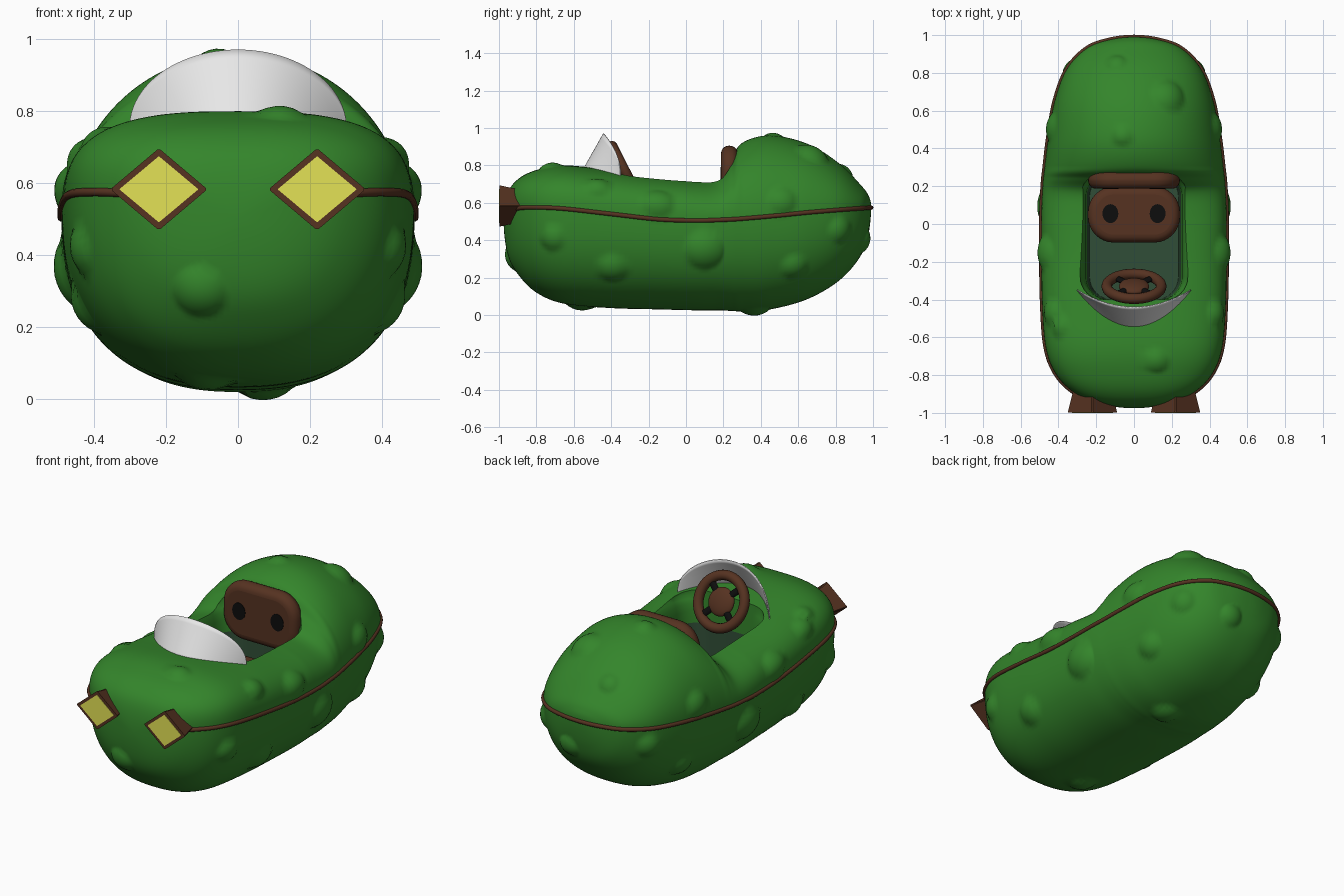
import bpy, bmesh, math
from mathutils import Vector, Matrix

if "Cube" in bpy.data.objects:
    bpy.data.objects.remove(bpy.data.objects["Cube"])


def material(name, rgb):
    m = bpy.data.materials.new(name)
    m.diffuse_color = (*rgb, 1)
    m.use_nodes = True
    m.node_tree.nodes["Principled BSDF"].inputs["Base Color"].default_value = m.diffuse_color
    return m


GREEN = material("green skin", (0.034, 0.235, 0.024))
DARK = material("dark green lining", (0.03, 0.075, 0.038))
BROWN = material("brown trim", (0.092, 0.032, 0.015))
BLACK = material("black", (0.004, 0.004, 0.004))
YELLOW = material("yellow lamp", (0.77, 0.76, 0.092))
WHITE = material("white screen", (0.8, 0.8, 0.8))


def finish(name, bm, mat, matrix=Matrix(), bevel=0, angle=40):
    bmesh.ops.recalc_face_normals(bm, faces=bm.faces)
    me = bpy.data.meshes.new(name)
    bm.to_mesh(me)
    bm.free()
    me.materials.append(mat)
    ob = bpy.data.objects.new(name, me)
    bpy.context.collection.objects.link(ob)
    ob.matrix_world = matrix
    if bevel:
        mod = ob.modifiers.new("round", 'BEVEL')
        mod.width, mod.segments = bevel, 5
        mod.limit_method, mod.angle_limit = 'ANGLE', math.radians(50)
    smooth(ob, angle)
    return ob


def smooth(ob, angle):
    bpy.ops.object.select_all(action='DESELECT')
    ob.select_set(True)
    bpy.context.view_layer.objects.active = ob
    bpy.ops.object.shade_smooth_by_angle(angle=math.radians(angle))


def loft(rings, caps=False, closed=True):
    bm = bmesh.new()
    rows = [[bm.verts.new(p) for p in r] for r in rings]
    n = len(rows[0])
    for a, b in zip(rows, rows[1:]):
        for i in range(n if closed else n - 1):
            j = (i + 1) % n
            bm.faces.new((a[i], a[j], b[j], b[i]))
    if caps:
        bm.faces.new(rows[0])
        bm.faces.new(rows[-1])
    return bm


def prism(name, pts, z0, z1, mat, matrix=Matrix(), s0=1, s1=1, **kw):
    rings = [[(x * s, y * s, z) for x, y in pts] for z, s in ((z0, s0), (z1, s1))]
    return finish(name, loft(rings, caps=True), mat, matrix, **kw)


def round_rect(hx, hy, r, n=8):
    pts = []
    for k, (sx, sy) in enumerate(((1, 1), (-1, 1), (-1, -1), (1, -1))):
        for i in range(n + 1):
            a = math.pi / 2 * (k + i / n)
            pts.append((sx * (hx - r) + r * math.cos(a), sy * (hy - r) + r * math.sin(a)))
    return pts


def oval(rx, ry, n=24):
    return [(rx * math.cos(2 * math.pi * i / n), ry * math.sin(2 * math.pi * i / n)) for i in range(n)]


def place(loc, rx=0):
    return Matrix.Translation(loc) @ Matrix.Rotation(math.radians(rx), 4, 'X')


# Body stations: y, half width, top z, widest z, bottom z
ST = [(-.975, 0, .5, .5, .5), (-.955, .17, .645, .545, .33), (-.90, .305, .725, .57, .22),
      (-.80, .41, .775, .575, .12), (-.65, .468, .80, .568, .06), (-.4, .487, .775, .54, .037),
      (-.15, .49, .745, .512, .03), (.05, .49, .73, .505, .025), (.17, .485, .745, .508, .025),
      (.24, .48, .83, .511, .022), (.30, .473, .92, .515, .02), (.45, .455, .96, .528, .03),
      (.65, .42, .915, .548, .085), (.82, .355, .81, .562, .185), (.93, .25, .70, .57, .31),
      (.975, .13, .64, .573, .43), (.99, 0, .574, .574, .574)]


def flip(s):
    return (s[0], -s[1], s[4], s[3], s[2])


def spline(sub=10):
    p = [Vector(s) for s in [flip(ST[1])] + ST + [flip(ST[-2])]]
    out = []
    for a, b, c, d in zip(p, p[1:], p[2:], p[3:]):
        for i in range(sub):
            t = i / sub
            out.append(0.5 * (2 * b + (c - a) * t + (2 * a - 5 * b + 4 * c - d) * t * t
                              + (3 * b - a - 3 * c + d) * t ** 3))
    return out + [p[-2]]


def section(s, n=144):
    y, w, zt, zm, zb = s
    top = 2.8 - 0.8 * min(1, max(0, y / 0.3))
    ring = []
    for i in range(n):
        a = 2 * math.pi * i / n
        c, d = math.cos(a), math.sin(a)
        e = 2 / (top if d > 0 else 2.4)
        h = zt - zm if d > 0 else zm - zb
        ring.append((w * math.copysign(abs(c) ** e, c), y, zm + h * math.copysign(abs(d) ** e, d)))
    return ring


path = spline()
bm = loft([section(s) for s in path])
bmesh.ops.remove_doubles(bm, verts=bm.verts, dist=1e-4)
body = finish("body", bm, GREEN)

# Warts swelling out of the skin: approximate point, radius, mirrored or not
WARTS = [(.5, .1, .34, .105, 1), (.5, -.4, .21, .08, 1), (.45, .6, .22, .07, 1), (.42, .88, .44, .07, 1),
         (.48, .52, .62, .075, 1), (.48, -.15, .6, .085, 1), (.44, -.47, .69, .065, 1), (.45, -.72, .41, .07, 1),
         (-.1, .88, .8, .055, 0), (.2, .7, .9, .09, 0), (-.07, .47, 1, .055, 0), (.12, -.73, .82, .065, 0),
         (-.4, -.54, .74, .055, 0), (-.12, -1, .27, .075, 0), (.08, .37, 0, .08, 0), (-.1, -.57, 0, .08, 0),
         (.1, 1, .38, .065, 0)]
spots = []
for x, y, z, r, both in WARTS:
    for side in ((1, -1) if both else (1,)):
        _, loc, nor, _ = body.closest_point_on_mesh(Vector((x * side, y, z)))
        spots.append((loc.copy(), nor.copy(), r))
for v in body.data.vertices:
    for loc, nor, r in spots:
        q = (v.co - loc).length / r
        if q < 1:
            v.co += nor * (.34 * r * (1 - q * q) ** .8)
            break

# Cockpit opening: flared at the rim, lined in dark green lower down
rings = []
for z, hx in ((.34, .235), (.58, .25), (.65, .255), (.69, .262), (.715, .272), (.735, .285), (1.1, .285)):
    rings.append([(x, y - .0675, z) for x, y in round_rect(hx, .3325, .12)])
cutter = finish("cockpit_cutter", loft(rings, caps=True), DARK)
cutter.data.materials.append(GREEN)
for f in cutter.data.polygons:
    f.material_index = 1 if f.center.z > .6 else 0
cutter.hide_render = True
cut = body.modifiers.new("cockpit", 'BOOLEAN')
cut.operation, cut.solver, cut.object = 'DIFFERENCE', 'EXACT', cutter
cut.material_mode = 'TRANSFER'
smooth(body, 50)
bpy.ops.object.modifier_apply(modifier="cockpit")
bpy.data.objects.remove(cutter)
smooth(body, 50)

# Trim line along the widest part, from one headlight round the tail to the other
half = [(s[1], s[0], s[3]) for s in path if s[0] > -.92]
line = half + [(-x, y, z) for x, y, z in reversed(half[:-1])]
cu = bpy.data.curves.new("trim_line", 'CURVE')
cu.dimensions, cu.bevel_depth, cu.bevel_resolution = '3D', .012, 3
sp = cu.splines.new('POLY')
sp.points.add(len(line) - 1)
for p, co in zip(sp.points, line):
    p.co = (*co, 1)
cu.materials.append(BROWN)
bpy.context.collection.objects.link(bpy.data.objects.new("trim_line", cu))


# Diamond headlights
def diamond(hx, hz, c=.1):
    q = [(hx, 0), (0, hz), (-hx, 0), (0, -hz)]
    pts = []
    for i, (x, z) in enumerate(q):
        for k, (nx, nz) in ((c, q[i - 1]), (c * .4, q[i - 1]), (c * .4, q[(i + 1) % 4]), (c, q[(i + 1) % 4])):
            pts.append((x + (nx - x) * k, z + (nz - z) * k))
    return pts


for side in (1, -1):
    m = place((side * .22, 0, .583), 90)
    prism("headlight_housing", diamond(.135, .114, .08), .85, .998, BROWN, m, .72, 1, angle=30)
    prism("headlight_lens", diamond(.11, .092, .02), .994, 1.0, YELLOW, m, angle=30)

# Seat: back and cushion, each with two dark holes
for name, hy, th, m in (("seat_back", .17, .045, place((0, .232, .735), 90)),
                        ("seat_cushion", .148, .07, place((0, .05, .43)))):
    prism(name, round_rect(.243, hy, .135), -th, th, BROWN, m, bevel=.042)
    for side in (1, -1):
        hole = place((side * .125, .005, th))
        prism(name + "_hole", oval(.042, .05), -.004, .003, BLACK, m @ hole)

# Steering wheel
wm = place((0, -.33, .775), -63)
rings = []
for i in range(49):
    a = 2 * math.pi * i / 48
    rings.append([((.144 + u) * math.cos(a), (.144 + u) * math.sin(a), v) for u, v in oval(.028, .028, 12)])
bm = loft(rings)
bmesh.ops.remove_doubles(bm, verts=bm.verts, dist=1e-5)
finish("steering_wheel_rim", bm, BROWN, wm)
bm = bmesh.new()
bmesh.ops.create_uvsphere(bm, u_segments=32, v_segments=16, radius=.08)
finish("steering_wheel_hub", bm, BROWN, wm @ Matrix.Diagonal((1, 1, .35, 1)), angle=60)
prism("steering_column", oval(.025, .025, 16), -.2, 0, BROWN, wm)
for k in range(4):
    spoke = Matrix.Rotation(math.pi / 4 + k * math.pi / 2, 4, 'Z') @ Matrix.Rotation(math.pi / 2, 4, 'Y')
    prism("steering_spoke", oval(.014, .02, 12), .05, .14, BLACK, wm @ spoke)

# Curved windscreen
rings = []
for j in range(9):
    t, ring = j / 8, []
    for i in range(49):
        a = math.pi * (i / 48 - .5)
        s, c = math.sin(a), math.cos(a)
        base = Vector((.3 * s, -.55 + .2 * s * s, .775 - .04 * s * s))
        top = Vector((.3 * s, -.44 + .09 * s * s, .755 + .215 * c))
        ring.append(base.lerp(top, t))
    rings.append(ring)
screen = finish("windscreen", loft(rings, closed=False), WHITE, angle=60)
sol = screen.modifiers.new("thickness", 'SOLIDIFY')
sol.thickness, sol.offset = .006, 0
